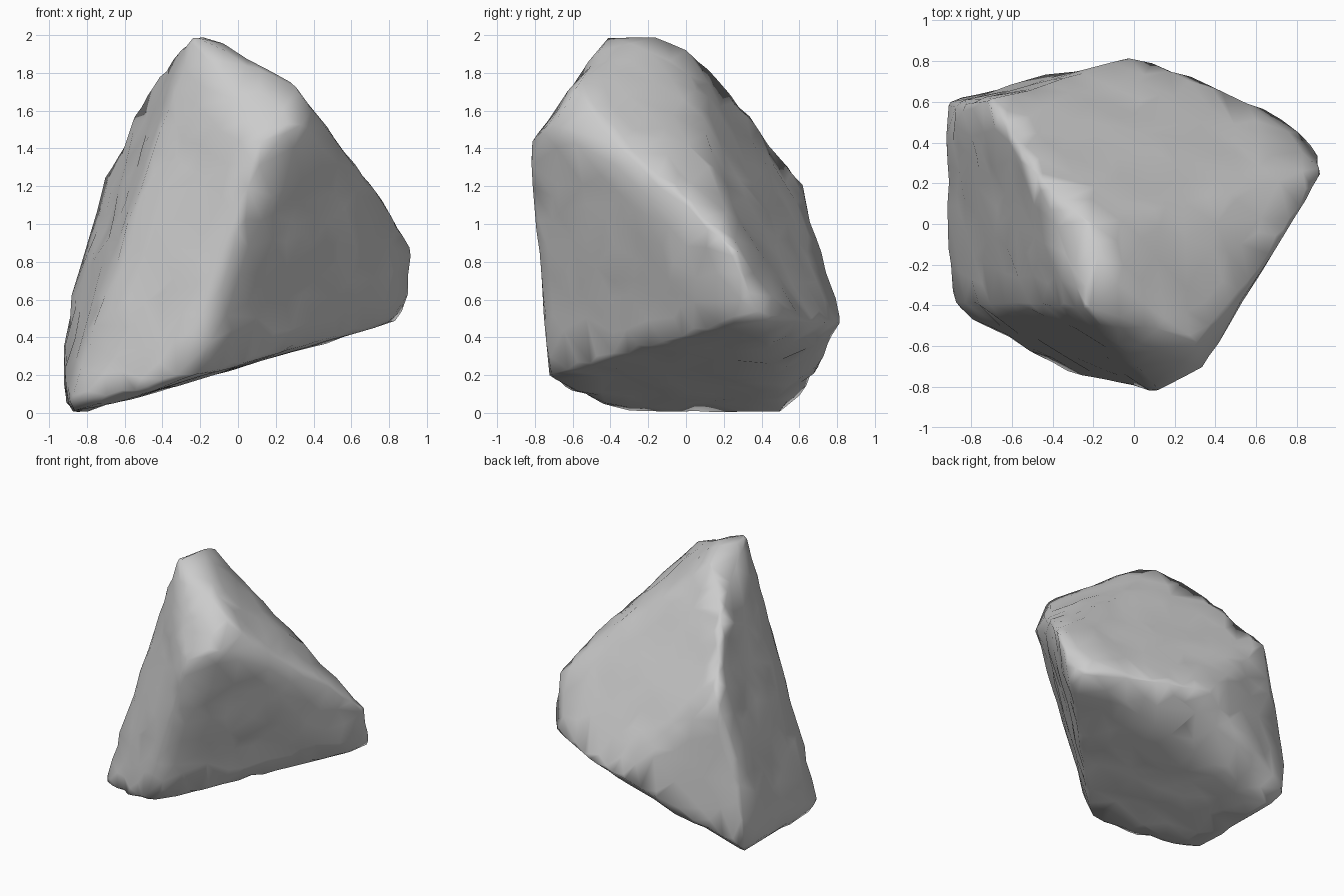
import bpy, bmesh

# Corner points that set the boulder's facets
corners = [
    # summit
    (-0.24, -0.41, 2.0), (-0.17, -0.2, 2.0), (-0.07, -0.3, 1.96), (-0.22, 0.0, 1.93),
    # left rear ridge
    (-0.48, 0.23, 1.7), (-0.71, 0.61, 1.21), (-0.86, 0.57, 0.71), (-0.6, 0.4, 1.4),
    # front shoulder
    (0.32, -0.58, 1.71), (0.34, -0.7, 1.53), (0.12, -0.82, 1.43), (0.09, -0.82, 1.29),
    # right upper rim
    (0.54, -0.36, 1.41), (0.76, -0.01, 1.13), (0.92, 0.26, 0.86), (0.91, 0.32, 0.65),
    (0.37, 0.06, 1.42),
    # right lower rim
    (0.86, 0.42, 0.49), (0.82, 0.26, 0.49), (0.5, 0.0, 0.4),
    # back rim
    (0.65, 0.57, 0.5), (0.4, 0.68, 0.48), (0.0, 0.82, 0.49), (-0.28, 0.75, 0.36),
    (-0.5, 0.69, 0.22), (-0.83, 0.63, 0.12),
    # front lower corner
    (-0.2, -0.745, 0.45), (-0.2, -0.72, 0.2), (-0.34, -0.72, 0.18),
    (-0.54, -0.6, 0.12), (-0.8, -0.46, 0.07),
    # left edge and foot
    (-0.9, -0.38, 0.04), (-0.71, -0.41, 0.52), (-0.42, -0.41, 1.38),
    (-0.92, 0.25, 0.3), (-0.91, 0.6, 0.3), (-0.91, 0.57, 0.06),
    (-0.87, -0.3, 0.0), (-0.86, 0.49, 0.0), (-0.77, -0.3, 0.02),
]

# Wrap the corners in a convex shell
bm = bmesh.new()
for c in corners:
    bm.verts.new(c)
bmesh.ops.convex_hull(bm, input=bm.verts[:])
loose = [v for v in bm.verts if not v.link_faces]
bmesh.ops.delete(bm, geom=loose, context='VERTS')
bmesh.ops.recalc_face_normals(bm, faces=bm.faces[:])
mesh = bpy.data.meshes.new("boulder")
bm.to_mesh(mesh)
bm.free()
boulder = bpy.data.objects.new("boulder", mesh)
bpy.context.collection.objects.link(boulder)

# Even out the surface, weather it, then thin it to a low-poly stone
remesh = boulder.modifiers.new("even_surface", 'REMESH')
remesh.mode = 'VOXEL'
remesh.voxel_size = 0.03
remesh.use_smooth_shade = True

tex = bpy.data.textures.new("weathering", 'CLOUDS')
tex.noise_scale = 0.22
tex.noise_depth = 1
rough = boulder.modifiers.new("weathering", 'DISPLACE')
rough.texture = tex
rough.texture_coords = 'LOCAL'
rough.strength = 0.035
rough.mid_level = 0.5

thin = boulder.modifiers.new("low_poly", 'DECIMATE')
thin.ratio = 0.035
